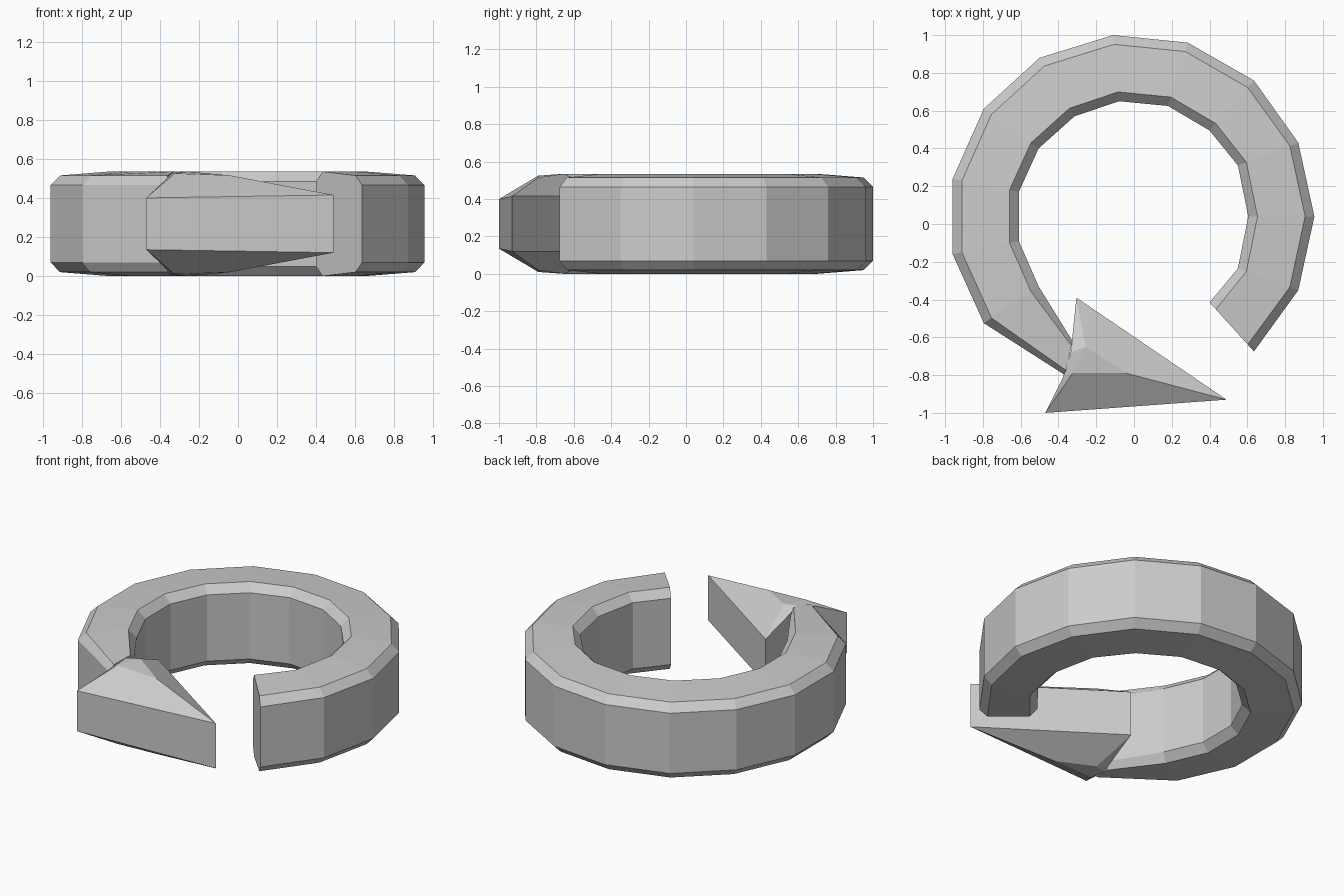
import bpy, bmesh
from mathutils import Vector

if "Cube" in bpy.data.objects:
    bpy.data.objects.remove(bpy.data.objects["Cube"])

H = 0.535  # overall height; everything mirrors about H / 2


def make(name, verts, faces):
    bm = bmesh.new()
    vs = [bm.verts.new(v) for v in verts]
    for f in faces:
        bm.faces.new([vs[i] for i in f])
    bmesh.ops.recalc_face_normals(bm, faces=bm.faces)
    me = bpy.data.meshes.new(name)
    bm.to_mesh(me)
    bm.free()
    ob = bpy.data.objects.new(name, me)
    bpy.context.collection.objects.link(ob)
    return ob


# Curved arrow shaft: outer and inner outline, swept with a chamfered section
outer = [(0.635, -0.675), (0.87, -0.35), (0.955, 0.04), (0.87, 0.43), (0.635, 0.76),
         (0.285, 0.96), (-0.11, 1.0), (-0.50, 0.88), (-0.795, 0.61), (-0.96, 0.24),
         (-0.96, -0.16), (-0.795, -0.525), (-0.365, -0.80)]
inner = [(0.40, -0.415), (0.55, -0.235), (0.605, 0.04), (0.55, 0.31), (0.40, 0.495),
         (0.18, 0.625), (-0.08, 0.65), (-0.315, 0.57), (-0.505, 0.40), (-0.61, 0.17),
         (-0.61, -0.09), (-0.505, -0.33), (-0.325, -0.62)]
half = [(0, 0.465), (0.14, 0.515), (0.86, H), (1, 0.485)]
section = half + [(f, H - z) for f, z in reversed(half)]
n, m = len(section), len(outer)
verts = []
for o, i in zip(outer, inner):
    for f, z in section:
        p = Vector(o).lerp(Vector(i), f)
        verts.append((p.x, p.y, z))
faces = [(s * n + k, s * n + (k + 1) % n, (s + 1) * n + (k + 1) % n, (s + 1) * n + k)
         for s in range(m - 1) for k in range(n)]
faces += [tuple(range(n)), tuple(range((m - 1) * n, m * n))]
make("arrow_shaft", verts, faces)

# Arrow head: rim points (corner, tip, back corner, neck) and raised centre
top = [(-0.47, -1.0, 0.40), (0.49, -0.93, 0.415), (-0.305, -0.39, 0.415),
       (-0.335, -0.68, 0.53), (-0.375, -0.81, 0.49),
       (-0.04, -0.79, 0.515), (-0.325, -0.79, 0.525), (-0.255, -0.65, H)]
k = len(top)
verts = top + [(x, y, H - z) for x, y, z in top]
cap = [(0, 1, 5, 6), (1, 2, 7, 5), (5, 7, 6), (2, 3, 7), (3, 4, 6, 7), (4, 0, 6)]
faces = cap + [tuple(i + k for i in f) for f in cap]
faces += [(i, (i + 1) % 5, (i + 1) % 5 + k, i + k) for i in range(5)]
make("arrow_head", verts, faces)
